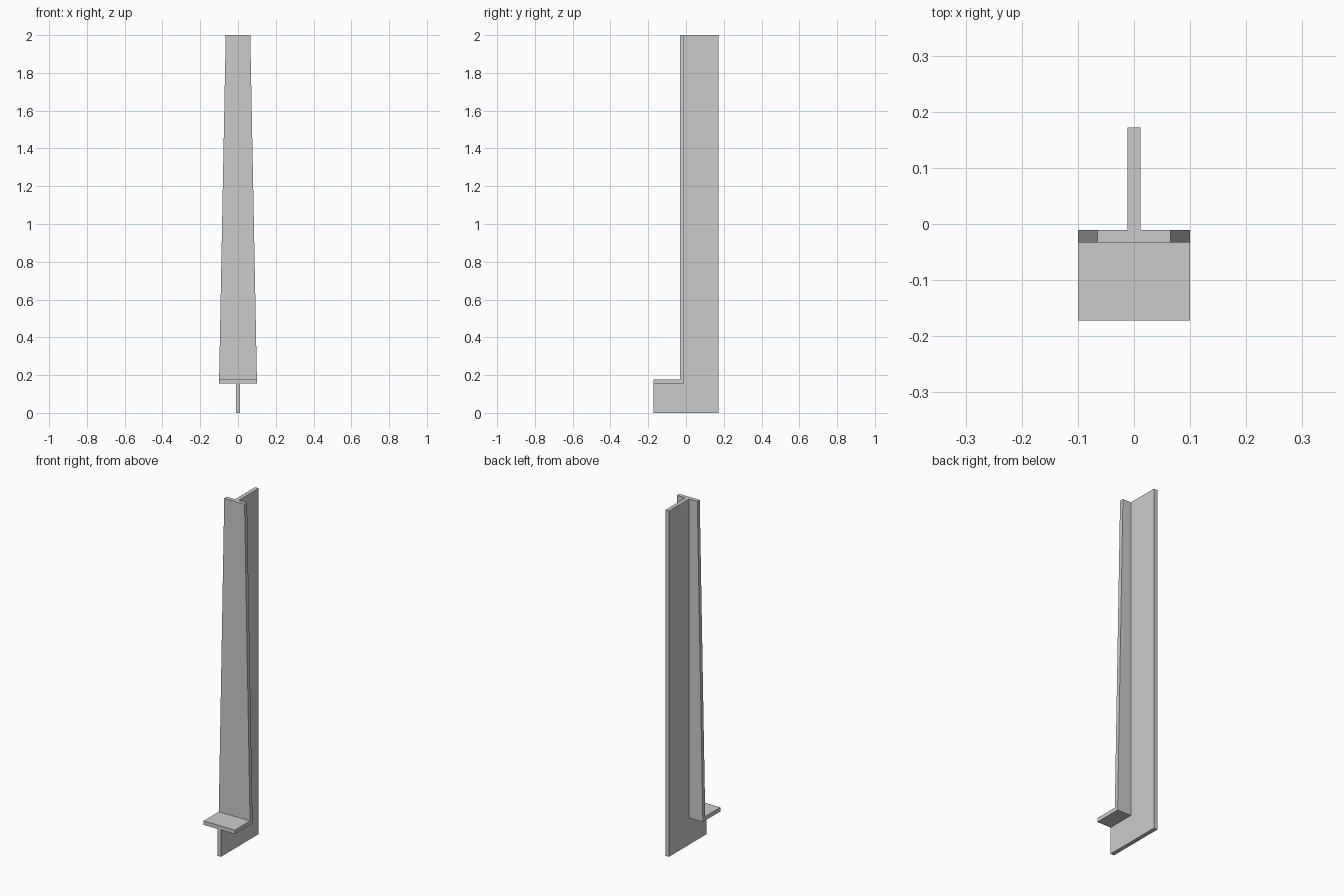
import bpy

if "Cube" in bpy.data.objects:
    bpy.data.objects.remove(bpy.data.objects["Cube"])

HALF_DEPTH = 0.172   # overall y half extent
WEB_HALF = 0.0115    # half thickness of the web
SHELF_Z = (0.155, 0.178)
FLANGE_Y = (-0.033, -0.0105)


def make_mesh(name, verts, faces):
    mesh = bpy.data.meshes.new(name)
    mesh.from_pydata(verts, [], faces)
    mesh.update()
    obj = bpy.data.objects.new(name, mesh)
    bpy.context.collection.objects.link(obj)
    return obj


def loft_x(name, profile):
    """Prism symmetric about x = 0; profile points are (half width, y, z),
    listed counter-clockwise when seen from +x."""
    n = len(profile)
    verts = [(s * w, y, z) for s in (-1, 1) for w, y, z in profile]
    faces = [tuple(reversed(range(n))), tuple(range(n, 2 * n))]
    faces += [(i, (i + 1) % n, (i + 1) % n + n, i + n) for i in range(n)]
    return make_mesh(name, verts, faces)


y0, y1 = FLANGE_Y
z0, z1 = SHELF_Z

# upright L-shaped web with a foot under the shelf
web = [(-HALF_DEPTH, 0), (HALF_DEPTH, 0), (HALF_DEPTH, 2), (y1, 2), (y1, z0), (-HALF_DEPTH, z0)]
loft_x("web_plate", [(WEB_HALF, y, z) for y, z in web])

# flat shelf projecting to the front, running under the flange
loft_x("front_shelf", [(0.1, -HALF_DEPTH, z0), (0.1, y1, z0),
                       (0.1, y1, z1), (0.1, -HALF_DEPTH, z1)])

# tall flange tapering towards the top
loft_x("tapered_flange", [(0.1, y0, z1), (0.1, y1, z1),
                          (0.065, y1, 2), (0.065, y0, 2)])
